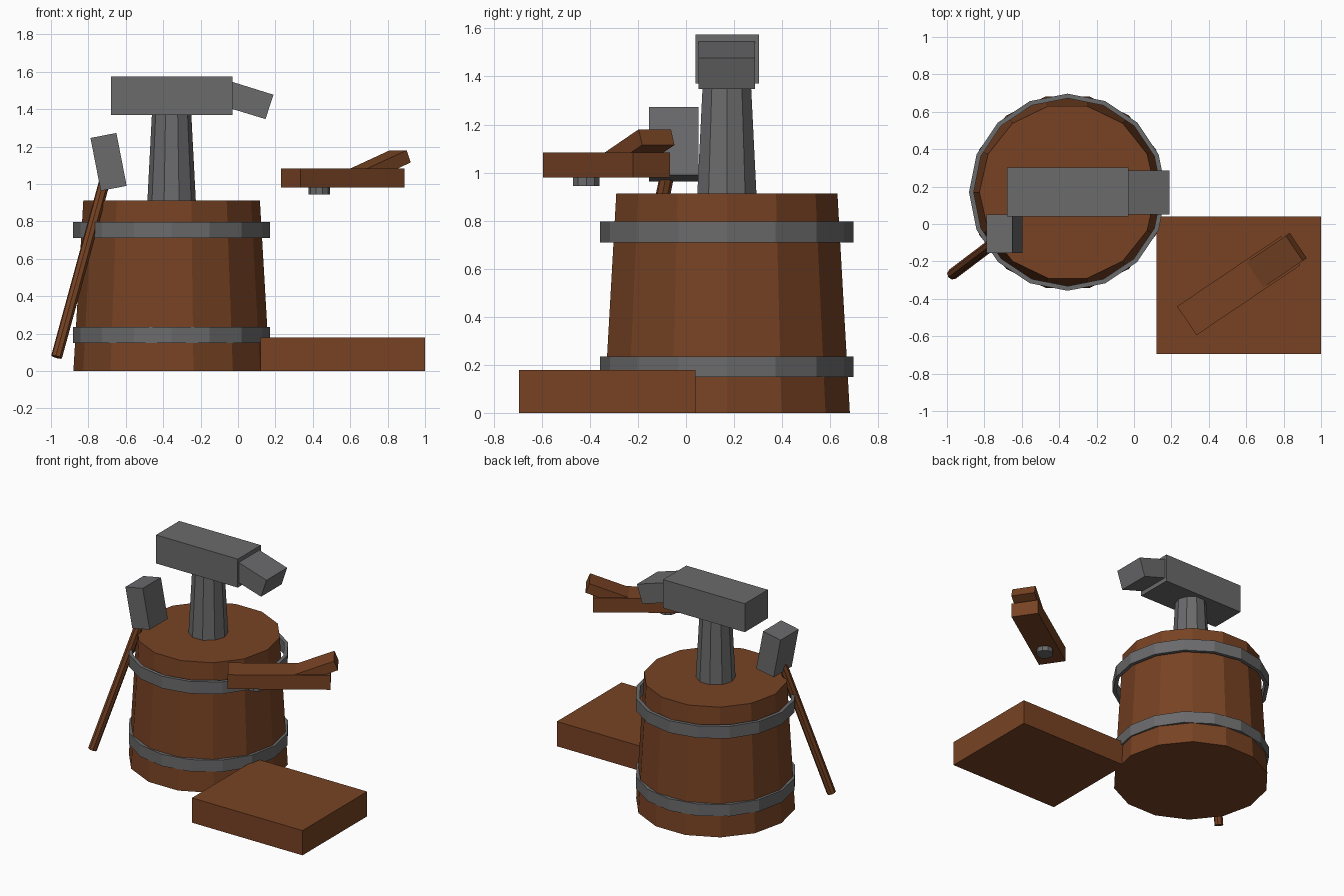
import bpy, bmesh
from math import sin, cos, pi, radians
from mathutils import Vector, Matrix

cube = bpy.data.objects.get("Cube")
if cube:
    bpy.data.objects.remove(cube, do_unlink=True)


def material(name, r, g, b):
    m = bpy.data.materials.new(name)
    m.use_nodes = True
    m.diffuse_color = (r, g, b, 1)
    m.node_tree.nodes["Principled BSDF"].inputs["Base Color"].default_value = (r, g, b, 1)
    return m


WOOD = material("brown wood", 0.185, 0.055, 0.017)
IRON = material("grey iron", 0.145, 0.145, 0.15)


def loft(name, sections, mat, closed=False, matrix=Matrix()):
    """Skin matching cross-sections; cap the ends, or join them into a loop."""
    bm = bmesh.new()
    rows = [[bm.verts.new(p) for p in s] for s in sections]
    pairs = list(zip(rows, rows[1:]))
    if closed:
        pairs.append((rows[-1], rows[0]))
    else:
        bm.faces.new(rows[0])
        bm.faces.new(rows[-1])
    for a, b in pairs:
        for i in range(len(a)):
            j = (i + 1) % len(a)
            bm.faces.new((a[i], a[j], b[j], b[i]))
    bmesh.ops.recalc_face_normals(bm, faces=bm.faces)
    mesh = bpy.data.meshes.new(name)
    bm.to_mesh(mesh)
    bm.free()
    mesh.materials.append(mat)
    obj = bpy.data.objects.new(name, mesh)
    obj.matrix_world = matrix
    bpy.context.collection.objects.link(obj)
    return obj


def circle(r, z, n):
    return [(r * cos(2 * pi * i / n), r * sin(2 * pi * i / n), z) for i in range(n)]


def frustum(name, r0, r1, z0, z1, n, mat, matrix):
    return loft(name, [circle(r0, z0, n), circle(r1, z1, n)], mat, matrix=matrix)


def prism(name, profile, y0, y1, mat, matrix=Matrix()):
    """Extrude an x-z outline along y."""
    return loft(name, [[(x, y, z) for x, z in profile] for y in (y0, y1)], mat, matrix=matrix)


def box(name, x0, x1, y0, y1, z0, z1, mat, matrix=Matrix()):
    return prism(name, [(x0, z0), (x1, z0), (x1, z1), (x0, z1)], y0, y1, mat, matrix)


def hoop(name, r0, r1, z0, z1, n, matrix):
    sections = []
    for i in range(n):
        c, s = cos(2 * pi * i / n), sin(2 * pi * i / n)
        sections.append([(r * c, r * s, z) for r, z in ((r0, z0), (r1, z0), (r1, z1), (r0, z1))])
    return loft(name, sections, IRON, closed=True, matrix=matrix)


# Tapered barrel block with two iron hoops
centre = Matrix.Translation((-0.355, 0.17, 0))
frustum("barrel", 0.525, 0.472, 0, 0.912, 14, WOOD, centre)
hoop("lower_hoop", 0.502, 0.527, 0.15, 0.235, 16, centre)
hoop("upper_hoop", 0.502, 0.527, 0.71, 0.797, 16, centre)

# Anvil: post, body and drooping horn
frustum("anvil_post", 0.13, 0.105, 0.9, 1.38, 10, IRON, centre)
box("anvil_body", -0.68, -0.03, 0.04, 0.303, 1.37, 1.575, IRON)
prism("anvil_horn", [(-0.06, 1.555), (0.19, 1.477), (0.147, 1.347), (-0.06, 1.41)],
      0.052, 0.287, IRON)

# Hammer leaning on the barrel
head = Matrix.Translation((-0.692, -0.051, 1.118)) @ Matrix.Rotation(radians(-11.3), 4, 'Y').inverted()
head = Matrix.Translation((-0.692, -0.051, 1.118)) @ Matrix.Rotation(radians(169), 4, 'Y')
box("hammer_head", -0.0705, 0.0705, -0.103, 0.103, -0.144, 0.144, IRON, head)
foot, top = Vector((-0.97, -0.268, 0.075)), Vector((-0.698, -0.062, 1.07))
axis = top - foot
lean = Matrix.Translation(foot) @ axis.to_track_quat('Z', 'Y').to_matrix().to_4x4()
frustum("hammer_handle", 0.03, 0.03, 0, axis.length, 8, WOOD, lean)

# Low wooden slab
box("slab", 0.12, 1.0, -0.695, 0.04, 0, 0.178, WOOD)

# Floating bellows-like bar with a tilted grip and a small iron knob
bar = Matrix.Translation((0.56, -0.33, 0)) @ Matrix.Rotation(radians(34), 4, 'Z')
box("bar", -0.335, 0.335, -0.093, 0.093, 0.98, 1.083, WOOD, bar)
prism("bar_grip", [(0.358, 1.18), (0.384, 1.115), (0.134, 1.019), (0.07, 1.07)],
      -0.081, 0.081, WOOD, bar)
frustum("bar_knob", 0.057, 0.057, 0.945, 0.99, 10, IRON, Matrix.Translation((0.435, -0.415, 0)))
